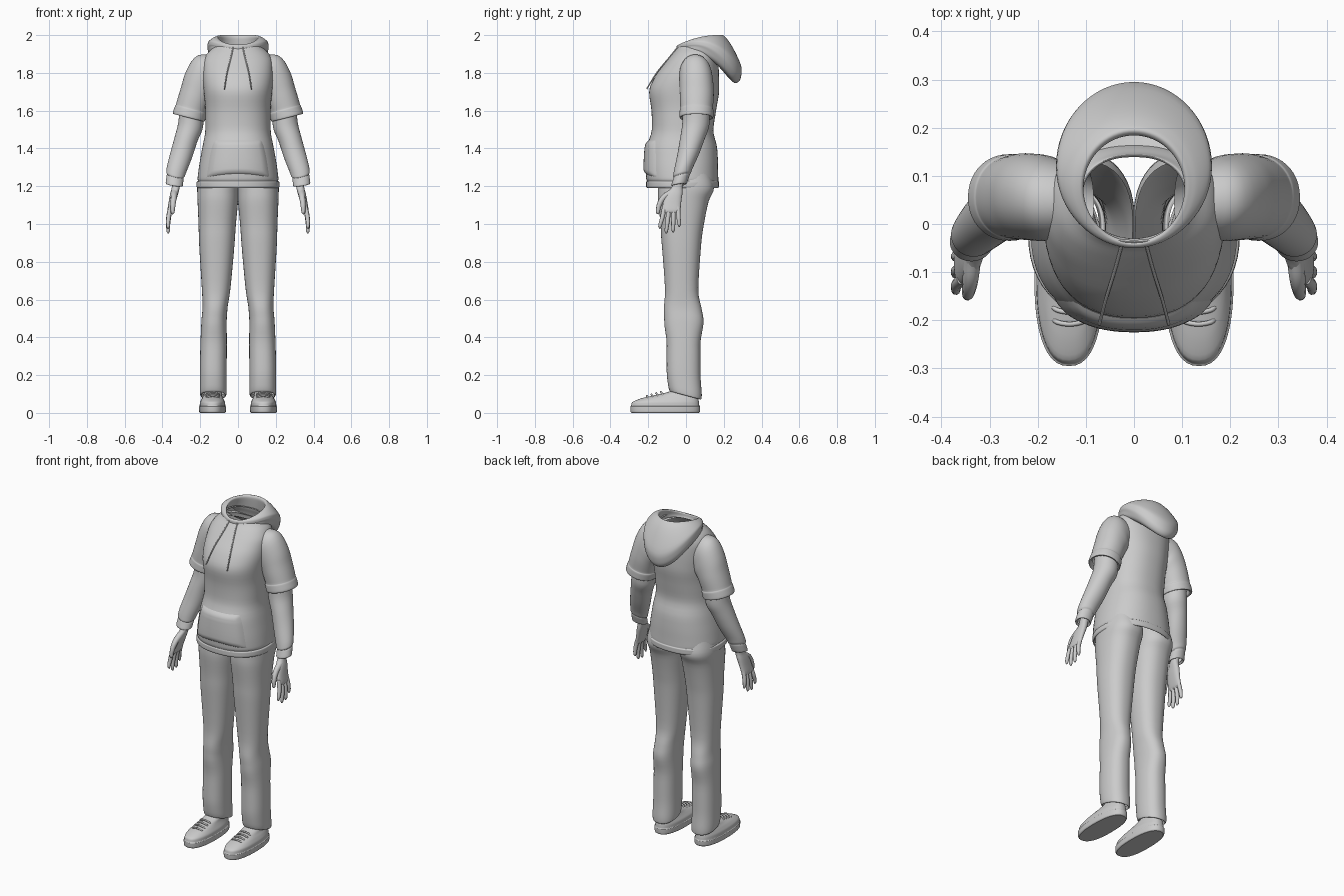
import bpy, bmesh, math
from mathutils import Vector, Matrix


def refine(rings, steps=4):
    """Smooth monotone interpolation between key rings."""
    def tan(i, k):
        if i == 0 or i == len(rings) - 1:
            j = min(i, len(rings) - 2)
            return rings[j + 1][k] - rings[j][k]
        a, b = rings[i][k] - rings[i - 1][k], rings[i + 1][k] - rings[i][k]
        return 2 * a * b / (a + b) if a * b > 0 else 0
    out = []
    for i in range(len(rings) - 1):
        for s in range(steps):
            t = s / steps
            row = []
            for k in range(len(rings[0])):
                p, q, m, n = rings[i][k], rings[i + 1][k], tan(i, k), tan(i + 1, k)
                row.append((2*t**3 - 3*t*t + 1)*p + (t**3 - 2*t*t + t)*m
                           + (3*t*t - 2*t**3)*q + (t**3 - t*t)*n)
            out.append(row)
    return out + [list(rings[-1])]


def limb_point(r, a, n):
    """Superellipse ring: centre x, y, z, half widths, tilt (about y), pitch (about x)."""
    cx, cy, cz, rx, ry, tilt, pitch = r
    c, s = math.cos(a), math.sin(a)
    p = Vector((rx * math.copysign(abs(c) ** (2 / n), c),
                ry * math.copysign(abs(s) ** (2 / n), s), 0))
    m = Matrix.Rotation(math.radians(-tilt), 3, 'Y') @ Matrix.Rotation(math.radians(pitch), 3, 'X')
    return Vector((cx, cy, cz)) + m @ p


def hood_point(r, a, n):
    """Neck ring given by front y, back y, half width and front, side, back heights."""
    yf, yb, rx, zf, zs, zb = r
    c = math.cos(a)
    return Vector((rx * math.sin(a), (yf + yb) / 2 - (yb - yf) / 2 * c,
                   zs + (zf - zb) / 2 * c + ((zf + zb) / 2 - zs) * c * c))


def make(name, rows, closed, mirror, cap=False):
    bm = bmesh.new()
    vs = [[bm.verts.new(p) for p in row] for row in rows]
    w = len(rows[0])
    for a, b in zip(vs, vs[1:]):
        for i in range(w if closed else w - 1):
            j = (i + 1) % w
            bm.faces.new((a[i], a[j], b[j], b[i]))
    if cap:
        bm.faces.new(vs[0])
        bm.faces.new(vs[-1])
    bmesh.ops.recalc_face_normals(bm, faces=bm.faces)
    me = bpy.data.meshes.new(name)
    bm.to_mesh(me)
    bm.free()
    for p in me.polygons:
        p.use_smooth = len(p.vertices) == 4
    ob = bpy.data.objects.new(name, me)
    bpy.context.collection.objects.link(ob)
    if mirror:
        ob.modifiers.new("mirror", 'MIRROR').use_mirror_merge = False
    return ob


def loft(name, rings, n=2.0, seg=44, point=limb_point, mirror=True, cap=False):
    rows = [[point(r, 2 * math.pi * i / seg, n) for i in range(seg)] for r in refine(rings)]
    return make(name, rows, True, mirror, cap)


def tube(name, pts, radius, taper=None):
    """Rounded strand through the points, made on both sides."""
    for s, side in ((1, "left"), (-1, "right")):
        cu = bpy.data.curves.new(name, 'CURVE')
        cu.dimensions = '3D'
        cu.bevel_depth, cu.bevel_resolution, cu.resolution_u = radius, 3, 6
        cu.use_fill_caps = True
        sp = cu.splines.new('BEZIER')
        sp.bezier_points.add(len(pts) - 1)
        for i, (bp, p) in enumerate(zip(sp.bezier_points, pts)):
            bp.co = (s * p[0], p[1], p[2])
            bp.handle_left_type = bp.handle_right_type = 'AUTO'
            bp.radius = taper[i] if taper else 1
        bpy.context.collection.objects.link(bpy.data.objects.new(side + "_" + name, cu))


# hoodie body: y centre, z, half width, half depth
body = [(-.018, 1.23, .2, .175), (-.018, 1.195, .208, .182), (-.018, 1.19, .214, .187),
        (-.018, 1.2, .22, .193), (-.018, 1.222, .219, .193), (-.018, 1.228, .212, .189),
        (-.02, 1.24, .214, .191), (-.022, 1.3, .207, .192), (-.022, 1.4, .19, .187),
        (-.018, 1.5, .173, .163), (-.012, 1.6, .173, .171), (-.01, 1.7, .181, .185),
        (.005, 1.78, .187, .17), (.028, 1.85, .185, .142), (.043, 1.9, .165, .116),
        (.05, 1.93, .135, .098), (.053, 1.95, .112, .09), (.053, 1.945, .107, .086)]
body = [(0, cy, z, rx, ry, 0, 0) for cy, z, rx, ry in body]
loft("hoodie_body", body, 2.3, 56, mirror=False)

# front pocket laid on the body surface
dense = refine(body)[12:]


def front_y(x, z):
    for a, b in zip(dense, dense[1:]):
        if a[2] <= z <= b[2]:
            t = (z - a[2]) / (b[2] - a[2])
            cy, rx, ry = [a[k] + t * (b[k] - a[k]) for k in (1, 3, 4)]
            return cy - ry * max(0, 1 - abs(x / rx) ** 2.3) ** (1 / 2.3)


rows = []
for j in range(25):
    v = j / 24
    half = .168 - .03 * v - .016 * v ** 6
    row = []
    for i in range(37):
        u = i / 18 - 1
        x, z = half * u, 1.245 + .2 * v + .02 * (1 - v) * (1 - u * u)
        edge = min(1, 8 * min(v, 1 - v), 6 * (1 - abs(u)))
        row.append(Vector((x, front_y(x, z) + .002 - .013 * math.sqrt(max(0, edge)), z)))
    rows.append(row)
make("front_pocket", rows, False, False)

# hood pouch: folded back, open at the top
loft("hood", [(-.03, .15, .12, 1.92, 1.9, 1.87), (-.045, .22, .148, 1.91, 1.905, 1.78),
              (-.045, .262, .156, 1.915, 1.92, 1.745), (-.048, .289, .162, 1.92, 1.935, 1.77),
              (-.05, .295, .16, 1.93, 1.955, 1.82), (-.05, .258, .147, 1.938, 1.975, 1.915),
              (-.047, .217, .126, 1.945, 1.988, 1.98), (-.042, .195, .112, 1.948, 1.99, 2.0),
              (-.036, .184, .105, 1.944, 1.982, 1.985), (-.034, .19, .115, 1.93, 1.95, 1.93),
              (-.03, .2, .12, 1.92, 1.92, 1.87), (-.03, .15, .113, 1.92, 1.92, 1.89)],
     seg=64, point=hood_point, mirror=False)

# drawstrings
tube("drawstring", [(.026, -.045, 1.935), (.038, -.09, 1.88), (.058, -.155, 1.8), (.072, -.208, 1.715)], .0035)

# short outer sleeves with a rolled hem
loft("short_sleeve", [(.1, .045, 1.8, .095, .07, 80, 0), (.165, .05, 1.79, .113, .085, 65, 0),
                      (.2, .055, 1.74, .1, .09, 40, 0), (.226, .057, 1.68, .086, .09, 25, 0),
                      (.248, .056, 1.612, .083, .086, 16, 0), (.25, .056, 1.603, .086, .089, 15, 0),
                      (.259, .055, 1.572, .088, .09, 14, 0), (.261, .055, 1.562, .084, .086, 14, 0),
                      (.26, .055, 1.566, .074, .076, 14, 0), (.258, .055, 1.59, .066, .07, 14, 0)], 2.1)

# long inner sleeves with cuffs
loft("long_sleeve", [(.243, .055, 1.62, .066, .072, 14, 0), (.25, .052, 1.53, .067, .072, 14, 0),
                     (.275, .034, 1.45, .061, .067, 14, 5), (.299, .013, 1.37, .059, .062, 15, 12),
                     (.326, -.015, 1.285, .053, .051, 14, 12), (.331, -.021, 1.262, .05, .048, 13, 12),
                     (.332, -.023, 1.254, .044, .043, 12, 12), (.333, -.025, 1.246, .046, .044, 12, 12),
                     (.337, -.036, 1.212, .046, .042, 8, 8), (.337, -.037, 1.206, .042, .038, 8, 8),
                     (.335, -.036, 1.215, .03, .032, 8, 8)])

# palms, fingers and thumbs
loft("palm", [(.328, -.035, 1.24, .021, .026, 0, 0), (.329, -.045, 1.2, .021, .028, 0, 0),
              (.338, -.062, 1.16, .021, .043, 0, 0), (.35, -.074, 1.11, .018, .048, 0, 0),
              (.36, -.078, 1.07, .014, .049, 0, 0), (.362, -.079, 1.058, .008, .043, 0, 0)], 2.3, 28, cap=True)
for name, y0, y1, ztip in (("index_finger", -.114, -.138, .975), ("middle_finger", -.09, -.104, .95),
                           ("ring_finger", -.066, -.068, .955), ("little_finger", -.043, -.036, .985)):
    ym = (y0 + y1) / 2
    tube(name, [(.356, y0, 1.09), (.368, ym, (1.09 + ztip) / 2), (.37, y1, ztip + .012), (.369, y1, ztip)],
         .0125, (1, .95, .75, .25))
tube("thumb", [(.336, -.07, 1.17), (.34, -.118, 1.14), (.344, -.142, 1.1), (.346, -.149, 1.06), (.346, -.15, 1.052)],
     .0135, (1.4, 1.2, 1, .75, .3))

# trouser legs
loft("trouser_leg", [(.103, 0, 1.27, .1, .13, 0, 0), (.107, 0, 1.19, .109, .148, 0, 0),
                     (.107, -.014, 1.12, .107, .134, 0, 0), (.11, -.02, 1.0, .099, .115, 0, 0),
                     (.112, -.024, .9, .094, .105, 0, 0), (.116, -.023, .65, .075, .088, 0, 0),
                     (.122, -.017, .55, .066, .1, 0, 0), (.127, -.011, .48, .067, .104, 0, 0),
                     (.129, -.013, .36, .07, .089, 0, 0), (.131, -.013, .22, .071, .09, 0, -6),
                     (.131, -.006, .13, .071, .091, 0, -12), (.131, -.003, .097, .069, .088, 0, -15),
                     (.131, -.003, .092, .064, .082, 0, -15), (.131, -.003, .11, .058, .076, 0, -15)], 2.3)

# shoes: sole with groove, then sloping upper
loft("shoe", [(.135, -.11, 0, .066, .177, 0, 0), (.135, -.11, .006, .071, .183, 0, 0),
              (.135, -.11, .033, .072, .185, 0, 0), (.135, -.11, .037, .068, .181, 0, 0),
              (.135, -.109, .054, .067, .178, 0, 0), (.135, -.09, .074, .058, .156, 0, 0),
              (.133, -.052, .094, .048, .115, 0, 0), (.131, -.012, .115, .044, .072, 0, 0),
              (.131, 0, .15, .042, .06, 0, 0)], 2.4, cap=True)

# laces
for y, z in ((-.205, .086), (-.18, .093), (-.155, .1), (-.13, .107)):
    tube("lace", [(.095, y + .012, z - .018), (.112, y, z), (.156, y, z), (.173, y + .012, z - .018)], .005)
